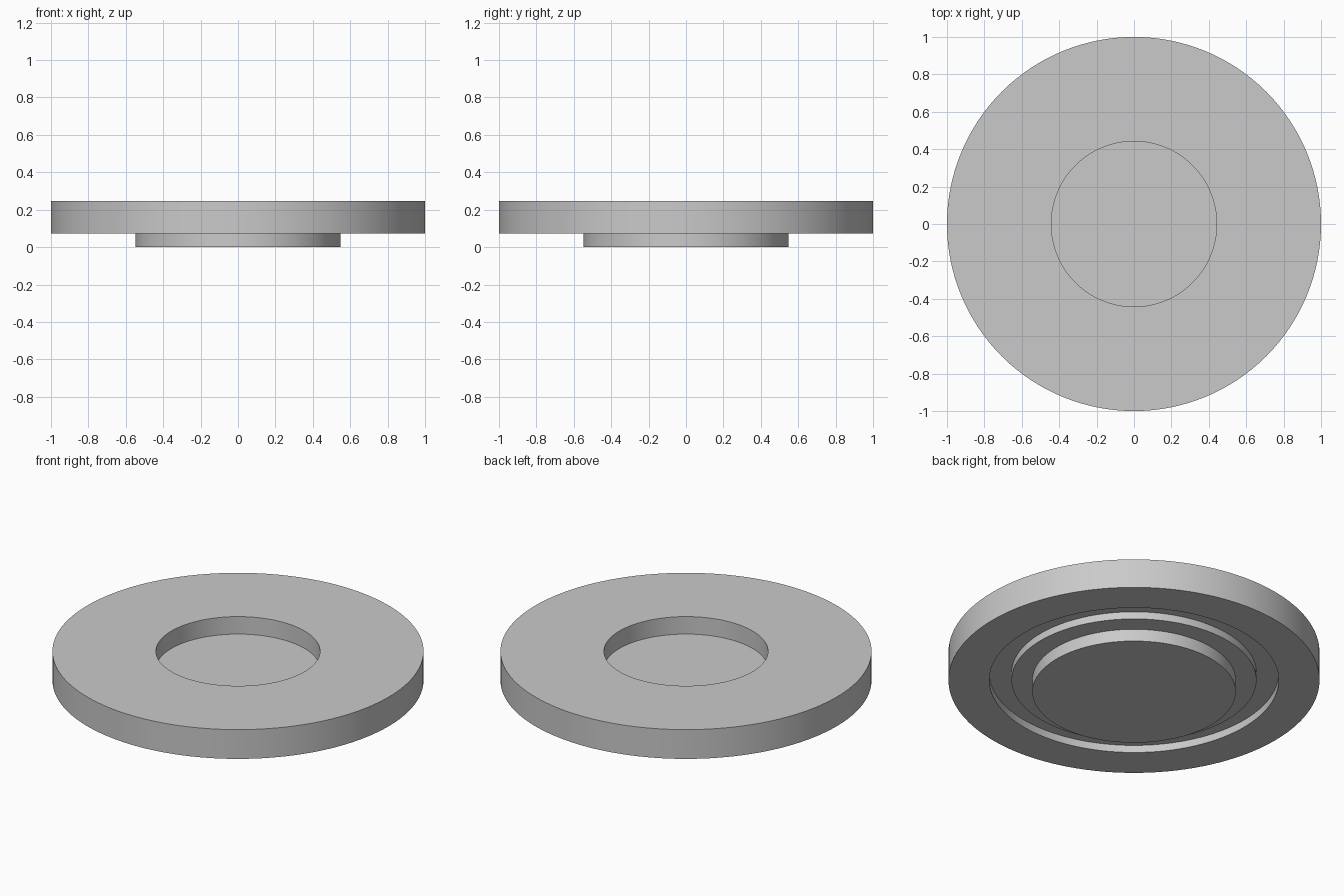
import bpy
import bmesh
from math import cos, sin, tau, radians

cube = bpy.data.objects.get("Cube")
if cube:
    bpy.data.objects.remove(cube, do_unlink=True)

SEGMENTS = 128

# Single plain grey
grey = bpy.data.materials.new("light grey")
grey.use_nodes = True
colour = (0.59, 0.59, 0.59, 1)
grey.diffuse_color = colour
grey.node_tree.nodes["Principled BSDF"].inputs["Base Color"].default_value = colour


def lathe(name, profile):
    """Revolve (radius, height) points around z; both ends close as flat discs."""
    bm = bmesh.new()
    rings = [[bm.verts.new((r * cos(tau * i / SEGMENTS), r * sin(tau * i / SEGMENTS), z))
              for i in range(SEGMENTS)] for r, z in profile]
    for low, high in zip(rings, rings[1:]):
        for i in range(SEGMENTS):
            j = (i + 1) % SEGMENTS
            bm.faces.new((low[i], low[j], high[j], high[i]))
    bm.faces.new(rings[0][::-1])
    bm.faces.new(rings[-1])
    bmesh.ops.recalc_face_normals(bm, faces=bm.faces)
    mesh = bpy.data.meshes.new(name)
    bm.to_mesh(mesh)
    bm.free()
    mesh.materials.append(grey)
    obj = bpy.data.objects.new(name, mesh)
    bpy.context.collection.objects.link(obj)
    bpy.ops.object.select_all(action="DESELECT")
    obj.select_set(True)
    bpy.context.view_layer.objects.active = obj
    bpy.ops.object.shade_smooth_by_angle(angle=radians(30))
    return obj


BASE, TOP = 0.073, 0.247        # underside and top of the wide flange
GROOVE = BASE + 0.044           # ceiling of the ring groove
FLOOR = TOP - 0.104             # floor of the round recess

# Flanged disc: hub, underside with ring groove, rim, top and recess
lathe("flanged_disc", [
    (0.548, 0), (0.548, BASE),
    (0.66, BASE), (0.66, GROOVE), (0.78, GROOVE), (0.78, BASE),
    (1, BASE), (1, TOP),
    (0.442, TOP), (0.442, FLOOR),
])
